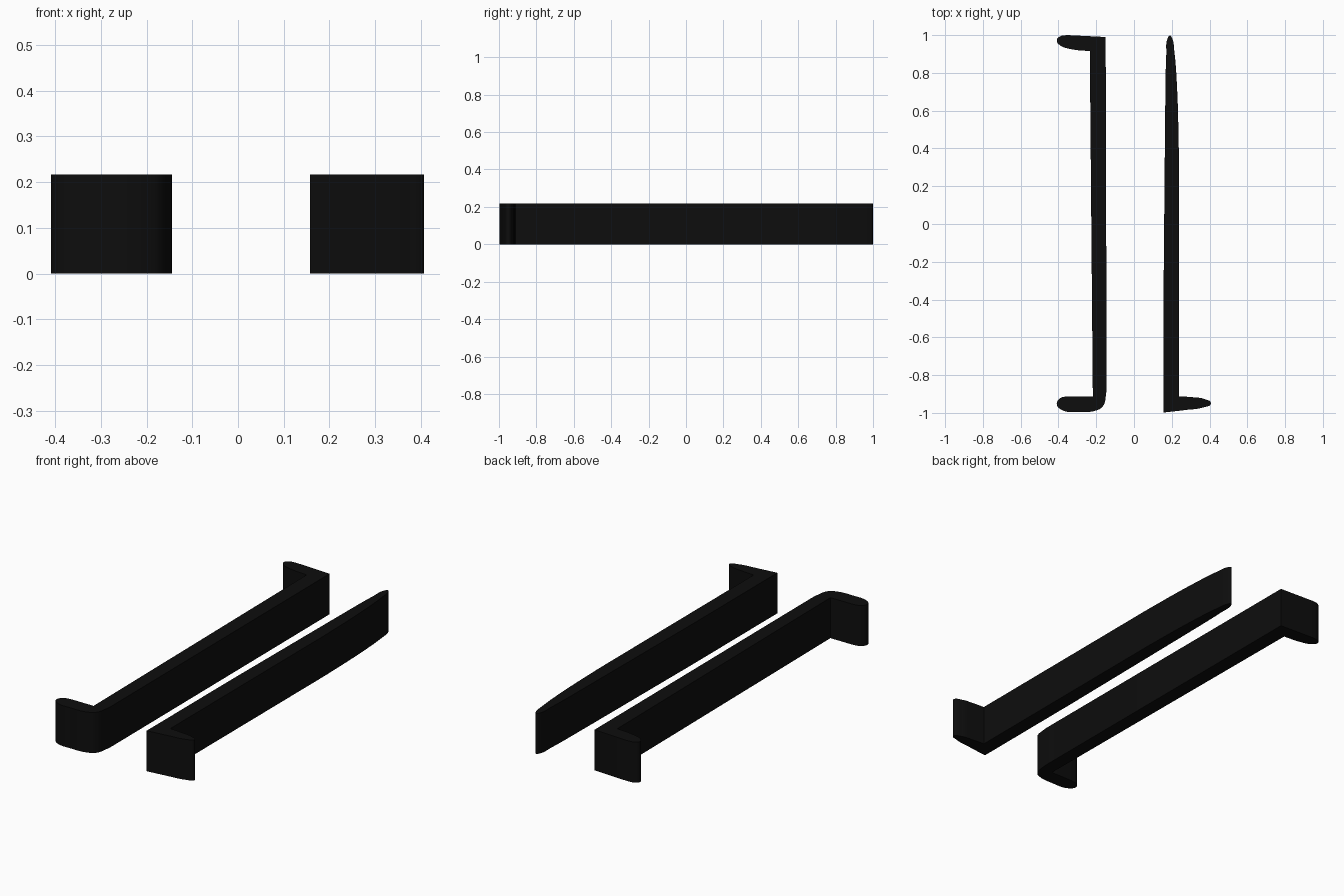
import bpy
import math

HEIGHT = 0.217

cube = bpy.data.objects.get("Cube")
if cube:
    bpy.data.objects.remove(cube, do_unlink=True)

black = bpy.data.materials.new("matte_black")
black.use_nodes = True
colour = (0.004, 0.004, 0.004, 1)
black.diffuse_color = colour
black.node_tree.nodes["Principled BSDF"].inputs["Base Color"].default_value = colour


def extruded_profile(name, points):
    """Extrude a closed outline upwards; 'S' marks a smooth point, 'C' a corner."""
    curve = bpy.data.curves.new(name, "CURVE")
    curve.dimensions = "2D"
    curve.fill_mode = "BOTH"
    curve.extrude = HEIGHT / 2
    curve.resolution_u = 8
    spline = curve.splines.new("BEZIER")
    spline.bezier_points.add(len(points) - 1)
    spline.use_cyclic_u = True
    for point, (x, y, kind) in zip(spline.bezier_points, points):
        point.co = (x, y, 0)
        point.handle_left_type = point.handle_right_type = "AUTO" if kind == "S" else "VECTOR"
    obj = bpy.data.objects.new(name, curve)
    bpy.context.collection.objects.link(obj)
    bpy.ops.object.select_all(action="DESELECT")
    obj.select_set(True)
    bpy.context.view_layer.objects.active = obj
    bpy.ops.object.convert(target="MESH")
    obj = bpy.context.object
    obj.name = name
    obj.location.z = HEIGHT / 2
    # Join the caps to the walls so the bar is one closed solid
    bpy.ops.object.mode_set(mode="EDIT")
    bpy.ops.mesh.select_all(action="SELECT")
    bpy.ops.mesh.remove_doubles(threshold=0.0002)
    bpy.ops.mesh.normals_make_consistent(inside=False)
    bpy.ops.object.mode_set(mode="OBJECT")
    bpy.ops.object.shade_smooth_by_angle(angle=math.radians(35))
    obj.data.materials.clear()
    obj.data.materials.append(black)
    return obj


# Bar with a hooked foot at both ends
extruded_profile("double_hook_bar", [
    (-0.15, 0.99, "C"), (-0.35, 1.0, "C"), (-0.39, 0.994, "S"), (-0.409, 0.972, "S"),
    (-0.39, 0.945, "S"), (-0.34, 0.927, "S"), (-0.234, 0.915, "C"),
    (-0.218, -0.912, "C"), (-0.35, -0.912, "C"), (-0.39, -0.922, "S"),
    (-0.409, -0.952, "S"), (-0.385, -0.983, "S"), (-0.29, -0.995, "S"),
    (-0.2, -0.987, "S"), (-0.165, -0.965, "S"), (-0.148, -0.9, "S"), (-0.145, -0.8, "C"),
])

# Bar with one foot and a tapered far end
extruded_profile("tapered_bar", [
    (0.157, -0.998, "C"), (0.27, -0.985, "S"), (0.37, -0.97, "S"), (0.407, -0.95, "S"),
    (0.37, -0.926, "S"), (0.31, -0.917, "S"), (0.237, -0.912, "C"),
    (0.237, 0.4, "C"), (0.229, 0.7, "S"), (0.213, 0.92, "S"), (0.203, 0.98, "S"),
    (0.19, 0.997, "S"), (0.177, 0.98, "S"), (0.171, 0.9, "S"), (0.165, 0.6, "C"),
    (0.157, -0.3, "C"),
])
